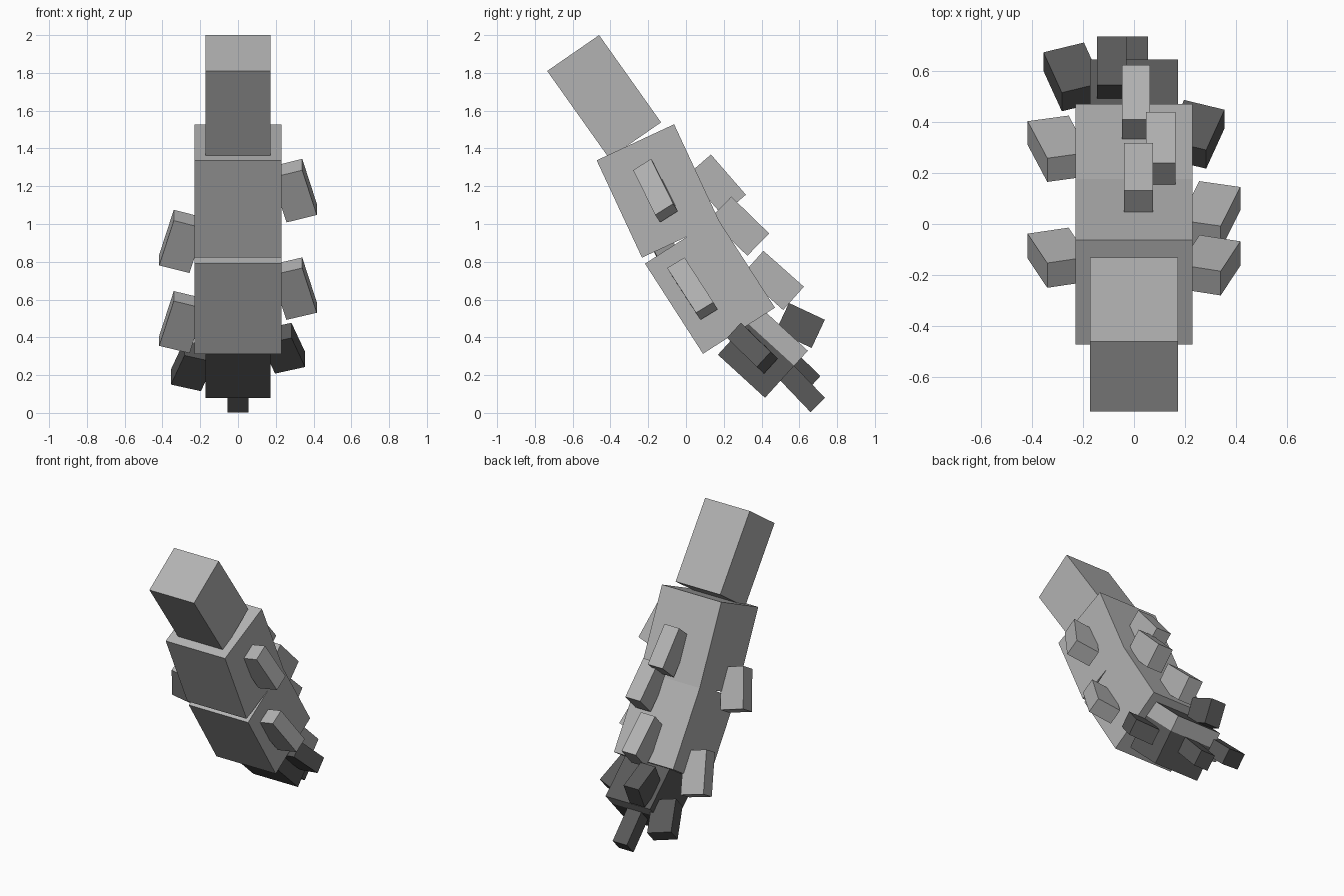
import bpy, bmesh
from mathutils import Vector as V

if "Cube" in bpy.data.objects:
    bpy.data.objects.remove(bpy.data.objects["Cube"])


def material(name, v):
    m = bpy.data.materials.new(name)
    m.diffuse_color = (v, v, v, 1)
    m.use_nodes = True
    m.node_tree.nodes["Principled BSDF"].inputs["Base Color"].default_value = m.diffuse_color
    return m


LIGHT = material("light_grey", 0.45)
DARK = material("dark_grey", 0.10)


def block(name, a, b, c, depth, mat):
    """Box from corner a, two edges toward b and c, and a depth along a vector."""
    a, b, c, d = V(a), V(b) - V(a), V(c) - V(a), V(depth)
    bm = bmesh.new()
    bmesh.ops.create_cube(bm, size=1)
    for v in bm.verts:
        s = v.co + V((.5, .5, .5))
        v.co = a + b * s.x + c * s.y + d * s.z
    bmesh.ops.recalc_face_normals(bm, faces=bm.faces)
    me = bpy.data.meshes.new(name)
    bm.to_mesh(me)
    bm.free()
    me.materials.append(mat)
    ob = bpy.data.objects.new(name, me)
    bpy.context.collection.objects.link(ob)
    return ob


def side_block(name, p, q, r, x0, x1, mat):
    """Box from three (y, z) corners, spanning x0 to x1."""
    return block(name, (x0, *p), (x0, *q), (x0, *r), (x1 - x0, 0, 0), mat)


def side_spike(name, side, y, z, width, run, mat, x0=.34, dx=.077):
    """Slab on the flank, leaning outward toward its lower end."""
    e1 = V((0, *width))
    e2 = V((side * dx, *run))
    a = V((side * x0, y, z))
    inward = e1.cross(e2).normalized() * side * .167
    return block(name, a, a + e1, a + e2, inward, mat)


# Main segments
side_block("upper_segment", (-.735, 1.81), (-.46, 2.0), (-.407, 1.348), -.173, .173, LIGHT)
side_block("middle_segment", (-.473, 1.337), (-.063, 1.528), (-.233, .822), -.23, .23, LIGHT)
side_block("lower_segment", (-.217, .79), (.164, 1.034), (.09, .313), -.23, .23, LIGHT)
tip = side_block("end_segment", (.169, .308), (.396, .557), (.418, .08), -.173, .173, DARK)

# Light band along the right flank and end of the end segment
tip.data.materials.append(LIGHT)
bm = bmesh.new()
bm.from_mesh(tip.data)
across = V((0, .227, .249))
bmesh.ops.bisect_plane(bm, geom=bm.verts[:] + bm.edges[:] + bm.faces[:],
                       plane_co=V((0, .169, .308)) + across * .68, plane_no=across)
bm.normal_update()
for f in bm.faces:
    high = (f.calc_center_median() - V((0, .169, .308))).dot(across) > .68 * across.length_squared
    on_end = f.normal.y > .5 and f.normal.z < 0
    f.material_index = int(high and (f.normal.x > .9 or on_end))
bm.to_mesh(tip.data)
bm.free()

# Flank spikes
side_spike("right_spike_upper", 1, -.28, 1.285, (.095, .06), (.117, -.237), LIGHT)
side_spike("right_spike_lower", 1, -.10, .767, (.092, .056), (.153, -.237), LIGHT)
side_spike("left_spike_upper", -1, -.25, 1.018, (.097, .057), (.115, -.237), LIGHT)
side_spike("left_spike_lower", -1, .165, .592, (.093, .053), (.145, -.237), LIGHT)
side_spike("right_spike_end", 1, .217, .397, (.073, .08), (.158, -.154), DARK, .283, .072)
side_spike("left_spike_end", -1, .442, .304, (.073, .08), (.158, -.154), DARK, .283, .072)

# Back spikes: outer top and bottom corners, x range
BACK = [((.132, 1.368), (.317, 1.155), -.04, .075, LIGHT),
        ((.24, 1.145), (.44, .95), .047, .163, LIGHT),
        ((.41, .858), (.624, .668), -.047, .063, LIGHT),
        ((.545, .582), (.735, .493), -.145, -.03, DARK)]
for i, (top, low, x0, x1, mat) in enumerate(BACK):
    d = (V(low) - V(top)).normalized()
    inner = V(top) + V((d.y, -d.x)) * .165
    side_block(f"back_spike_{i + 1}", top, low, inner, x0, x1, mat)

# Tip spike
side_block("tip_spike", (.66, .003), (.735, .08), (.467, .205), -.055, .055, DARK)
